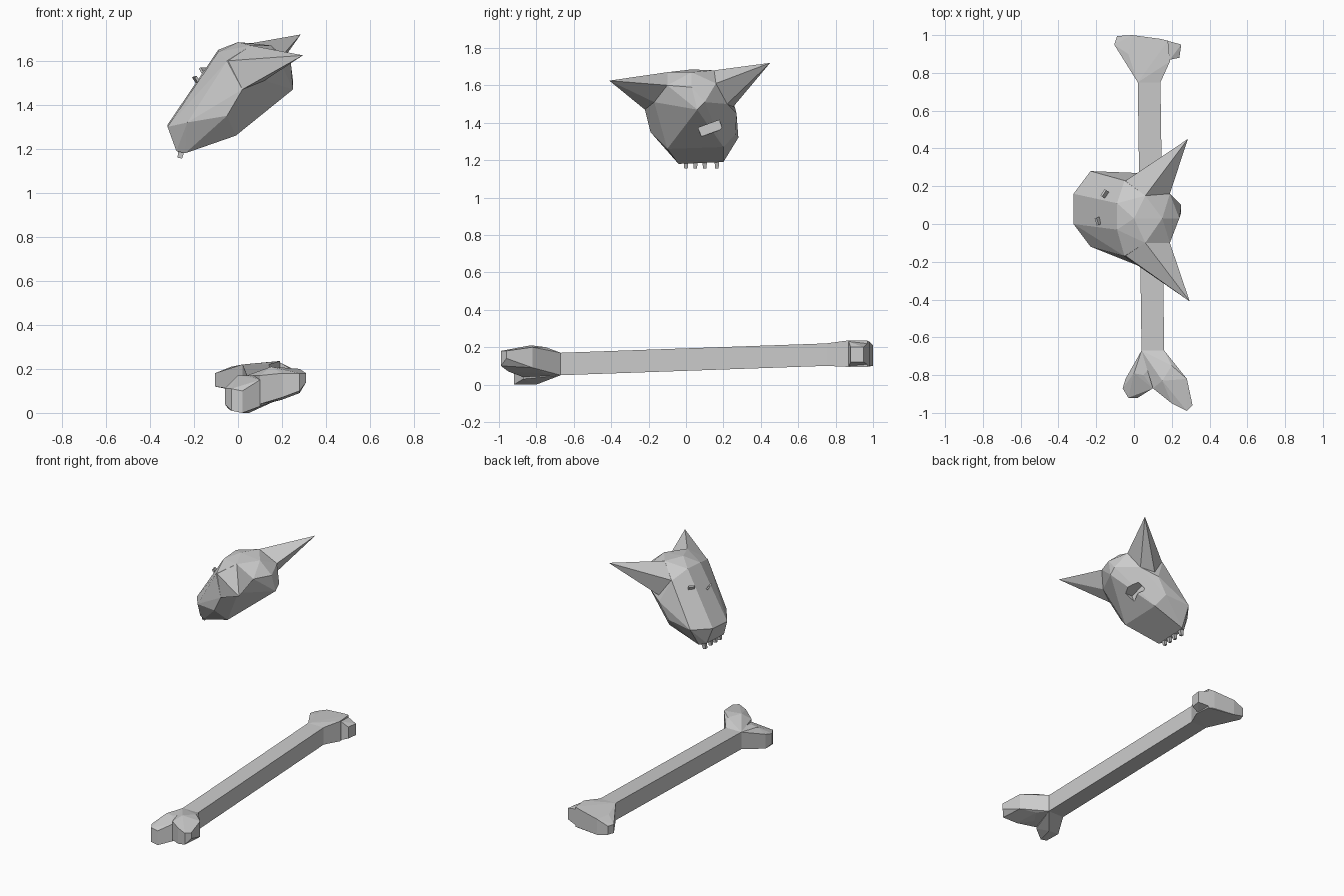
import bpy, bmesh
from mathutils import Vector, Euler


def hull(name, pts):
    """Faceted solid wrapped around a few points."""
    bm = bmesh.new()
    for p in pts:
        bm.verts.new(p)
    bmesh.ops.convex_hull(bm, input=bm.verts[:])
    bmesh.ops.delete(bm, geom=[v for v in bm.verts if not v.link_faces], context='VERTS')
    bmesh.ops.dissolve_limit(bm, angle_limit=0.03, verts=bm.verts[:], edges=bm.edges[:])
    bmesh.ops.recalc_face_normals(bm, faces=bm.faces[:])
    me = bpy.data.meshes.new(name)
    bm.to_mesh(me)
    bm.free()
    ob = bpy.data.objects.new(name, me)
    bpy.context.collection.objects.link(ob)
    return ob


def block(name, c, size, rot=(0, 0, 0), taper=1.0):
    """Box whose lower end can taper."""
    r = Euler(rot).to_matrix()
    pts = []
    for sx in (-.5, .5):
        for sy in (-.5, .5):
            for sz in (-.5, .5):
                t = taper if sz < 0 else 1
                pts.append(Vector(c) + r @ Vector((sx * size[0] * t, sy * size[1] * t, sz * size[2])))
    return hull(name, pts)


def slab(outline):
    """Outline of (x, y, low z, high z) to points."""
    return [(x, y, z) for x, y, lo, hi in outline for z in (lo, hi)]


# Skull
skull = hull("skull", [
    (-.32, .16, 1.31), (-.32, .0, 1.30), (-.28, .17, 1.2), (-.28, -.02, 1.19),
    (-.24, .2, 1.19), (-.24, -.04, 1.18), (-.23, .28, 1.32), (-.23, -.12, 1.32),
    (-.01, -.10, 1.26), (-.01, .20, 1.27), (-.05, -.19, 1.35), (-.05, .265, 1.34),
    (.02, -.22, 1.47), (.02, .27, 1.45), (-.05, -.17, 1.60), (-.05, .23, 1.60),
    (.06, -.10, 1.67), (.06, .15, 1.68), (.0, .03, 1.685), (-.09, -.03, 1.64),
    (-.09, .11, 1.65), (.15, .03, 1.67), (.19, -.10, 1.60), (.19, .16, 1.61),
    (.24, .03, 1.59), (.25, .1, 1.51), (.25, .06, 1.47), (.12, -.17, 1.51), (.13, .22, 1.5)])

# Recess under the back of the skull
cutter = block("recess_cutter", (.13, .13, 1.37), (.12, .12, .05), (.35, 0, 0))
cutter.hide_render = True
cutter.hide_viewport = True
mod = skull.modifiers.new("recess", 'BOOLEAN')
mod.operation = 'DIFFERENCE'
mod.solver = 'EXACT'
mod.object = cutter

# Horns
hull("horn_right", [(.06, -.10, 1.67), (-.05, -.165, 1.60), (.02, -.22, 1.47),
                    (.12, -.17, 1.51), (.19, -.10, 1.60), (.295, -.41, 1.625)])
hull("horn_left", [(.06, .15, 1.68), (-.05, .225, 1.60), (.02, .24, 1.47),
                   (.13, .22, 1.50), (.19, .16, 1.61), (.285, .45, 1.72)])

# Teeth
for i, y in enumerate((.0, .05, .10, .165)):
    block(f"tooth_{i + 1}", (-.26, y, 1.18), (.03, .026, .045), (0, .2, 0), .7)

# Small slits on the brow
block("slit_left", (-.155, .16, 1.555), (.012, .04, .03), (0, -.6, -.6))
block("slit_right", (-.19, .015, 1.515), (.012, .04, .03), (0, -.6, .3))

# Bone shaft
neck_front = [(.04, -.67, .05, .17), (.16, -.67, .05, .17)]
neck_back = [(.02, .75, .10, .22), (.14, .75, .10, .22)]
hull("bone_shaft", slab(neck_front + neck_back))

# Flared back knuckle
hull("bone_back_end", slab(neck_back + [
    (-.03, .90, .11, .21), (.19, .86, .095, .235)]) + slab([
    (-.105, .95, .12, .18), (-.09, .995, .12, .18), (-.01, 1.0, .10, .21),
    (.14, .98, .10, .23), (.18, .97, .095, .235)]))
hull("bone_back_lobe", slab([
    (.14, .86, .10, .23), (.19, .87, .10, .23), (.24, .88, .12, .20),
    (.25, .95, .12, .20), (.14, .98, .10, .23)]))

# Forked front knuckle: low lobe and long lobe
hull("bone_front_low_lobe", slab(neck_front + [
    (.0, -.79, .04, .17), (-.045, -.82, .02, .12), (-.06, -.87, .04, .11),
    (-.03, -.92, .01, .11), (.02, -.92, .0, .10), (.05, -.80, .0, .17), (.10, -.87, .03, .15)]))
hull("bone_front_long_lobe", slab(neck_front + [
    (.20, -.75, .06, .20), (.28, -.82, .09, .20), (.10, -.87, .04, .17), (.15, -.83, .05, .21),
    (.20, -.95, .07, .18), (.28, -.99, .10, .18), (.31, -.96, .14, .18)]))
